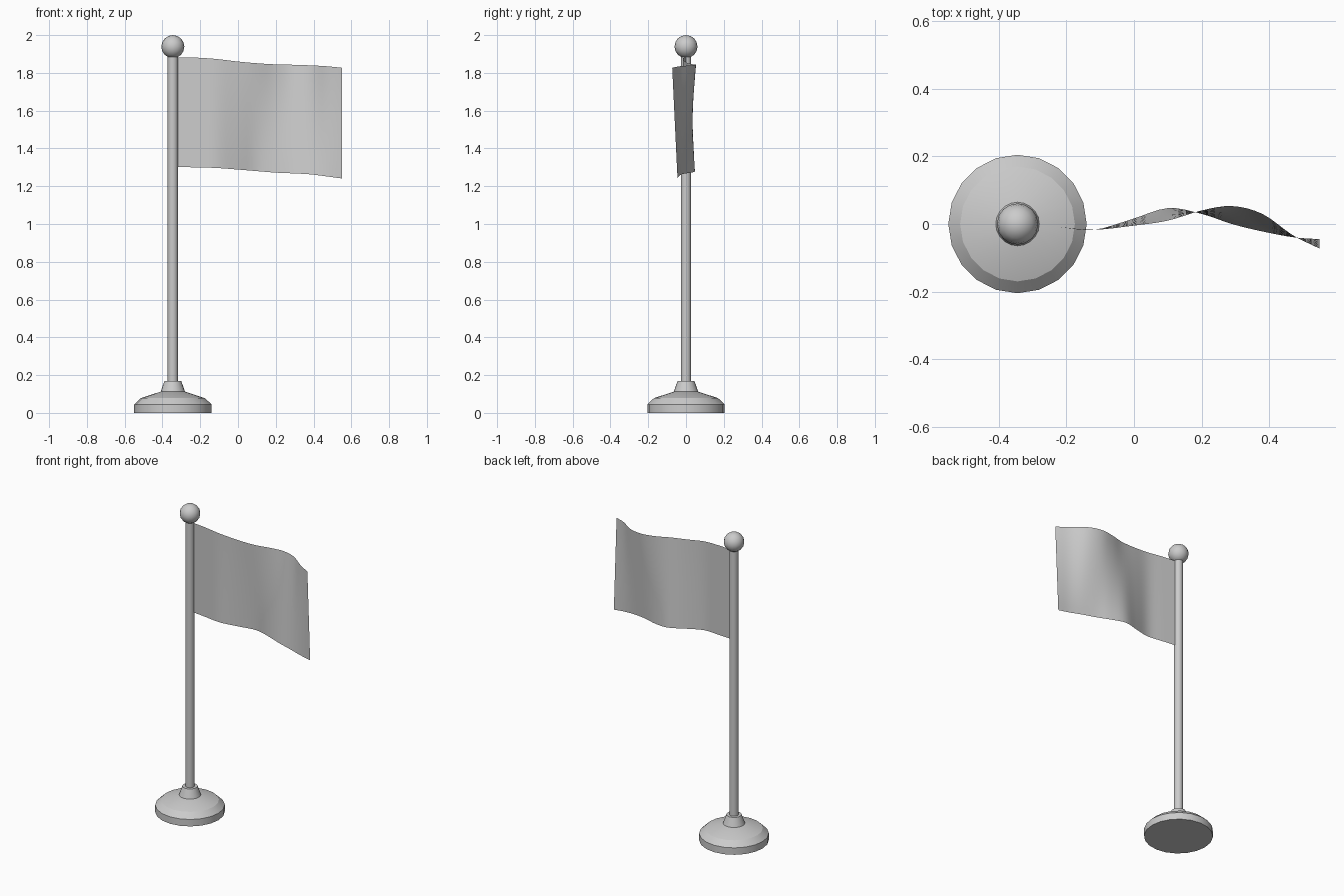
import bpy, bmesh, math
from mathutils import Vector

cube = bpy.data.objects.get("Cube")
if cube:
    bpy.data.objects.remove(cube)

POLE_X = -0.345

grey = bpy.data.materials.new("light_grey")
grey.use_nodes = True
colour = (0.6, 0.6, 0.6, 1)
grey.diffuse_color = colour
grey.node_tree.nodes["Principled BSDF"].inputs["Base Color"].default_value = colour


def finish(name, bm, angle):
    mesh = bpy.data.meshes.new(name)
    bm.to_mesh(mesh)
    bm.free()
    mesh.materials.append(grey)
    obj = bpy.data.objects.new(name, mesh)
    bpy.context.collection.objects.link(obj)
    bpy.ops.object.select_all(action="DESELECT")
    obj.select_set(True)
    bpy.context.view_layer.objects.active = obj
    bpy.ops.object.shade_smooth_by_angle(angle=math.radians(angle))
    return obj


def lathe(name, profile, sides):
    """Turn a (radius, height) profile around the pole axis and cap its ends."""
    bm = bmesh.new()
    rings = []
    for r, z in profile:
        turns = [2 * math.pi * i / sides for i in range(sides)]
        rings.append([bm.verts.new((POLE_X + r * math.cos(a), r * math.sin(a), z))
                      for a in turns])
    for low, high in zip(rings, rings[1:]):
        for i in range(sides):
            j = (i + 1) % sides
            bm.faces.new((low[i], low[j], high[j], high[i]))
    bm.faces.new(rings[0][::-1])
    bm.faces.new(rings[-1])
    return finish(name, bm, 25)


# Weighted foot, collar and pole
lathe("base", [(0.205, 0), (0.205, 0.045), (0.17, 0.078), (0.066, 0.112)], 20)
lathe("collar", [(0.066, 0.108), (0.045, 0.168)], 20)
lathe("pole", [(0.027, 0.15), (0.027, 1.9)], 20)

# Ball finial
bm = bmesh.new()
bmesh.ops.create_uvsphere(bm, u_segments=16, v_segments=8, radius=0.061)
bmesh.ops.translate(bm, verts=bm.verts, vec=(POLE_X, 0, 1.939))
finish("finial", bm, 25)


def smooth_path(points, steps):
    """Catmull-Rom samples through the points."""
    pts = [Vector(p) for p in points]
    pts = [2 * pts[0] - pts[1]] + pts + [2 * pts[-1] - pts[-2]]
    path = []
    for a, b, c, d in zip(pts, pts[1:], pts[2:], pts[3:]):
        for s in range(steps):
            t = s / steps
            path.append(b + 0.5 * t * (c - a + t * (2*a - 5*b + 4*c - d
                                                    + t * (3*(b - c) + d - a))))
    return path + [pts[-2]]


# Waving cloth, spanned between its top and bottom edges
top_edge = [(-0.34, 0.003, 1.882), (-0.23, -0.008, 1.881), (-0.12, -0.017, 1.874),
            (-0.01, -0.006, 1.861), (0.1, 0.01, 1.851), (0.2, 0.04, 1.845),
            (0.29, 0.053, 1.843), (0.38, 0.03, 1.84), (0.47, -0.033, 1.835),
            (0.55, -0.073, 1.827)]
bottom_edge = [(-0.34, 0.003, 1.302), (-0.23, -0.008, 1.3), (-0.12, -0.017, 1.297),
               (-0.01, 0.013, 1.289), (0.1, 0.047, 1.28), (0.2, 0.03, 1.272),
               (0.29, 0.0, 1.268), (0.38, -0.022, 1.263), (0.47, -0.039, 1.252),
               (0.55, -0.045, 1.241)]
ROWS = 12
bm = bmesh.new()
columns = []
for low, high in zip(smooth_path(bottom_edge, 4), smooth_path(top_edge, 4)):
    columns.append([bm.verts.new(low.lerp(high, k / ROWS)) for k in range(ROWS + 1)])
for left, right in zip(columns, columns[1:]):
    for k in range(ROWS):
        bm.faces.new((left[k], right[k], right[k + 1], left[k + 1]))
finish("flag", bm, 60)
